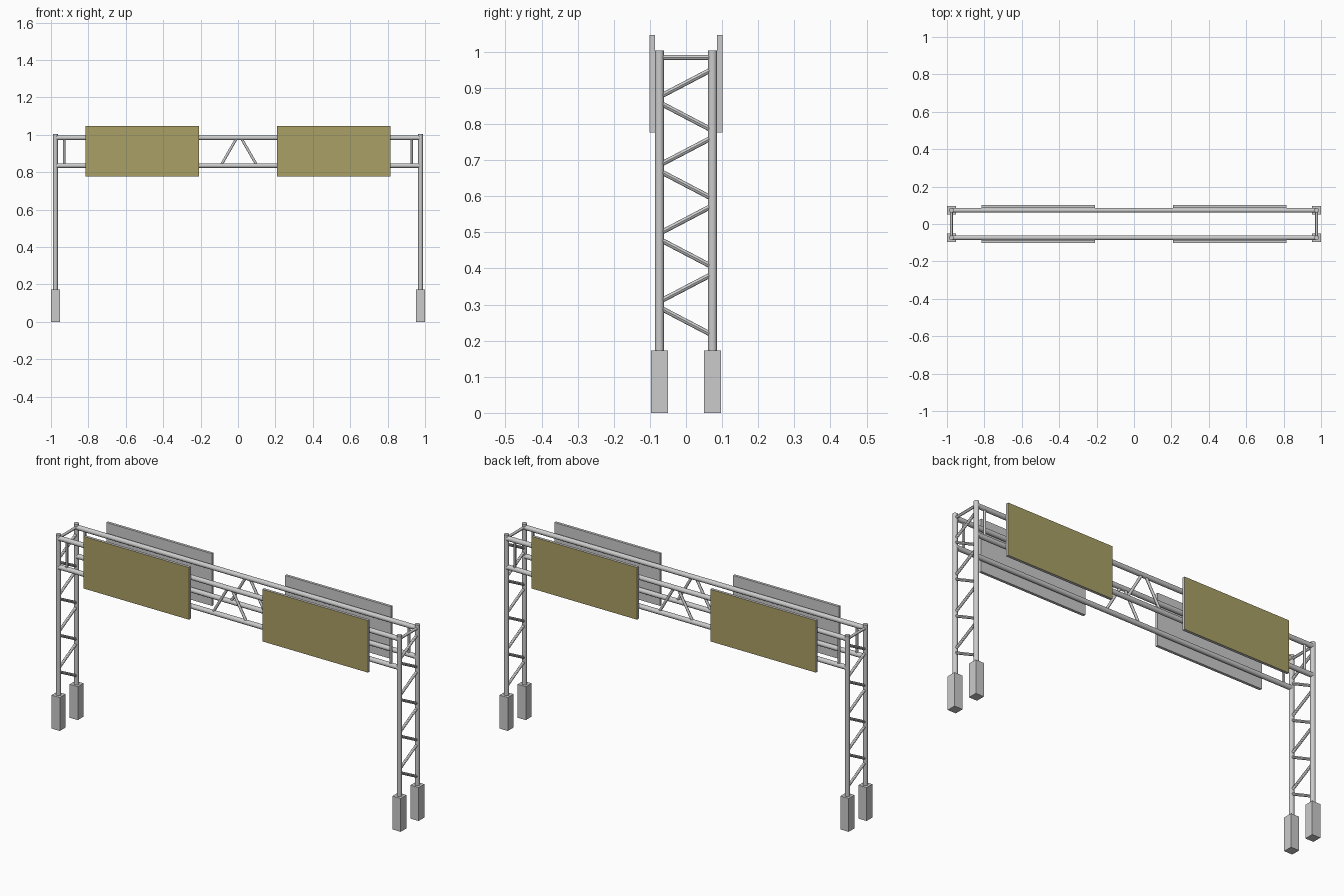
import bpy
from mathutils import Vector

if "Cube" in bpy.data.objects:
    bpy.data.objects.remove(bpy.data.objects["Cube"])

POST_X, POST_Y = 0.976, 0.0735
TOP_Z, LOW_Z = 0.984, 0.835
MAIN_R, BRACE_R = 0.0125, 0.007

sign_paint = bpy.data.materials.new("sign_paint")
sign_paint.diffuse_color = (0.40, 0.35, 0.13, 1)
sign_paint.use_nodes = True
sign_paint.node_tree.nodes["Principled BSDF"].inputs["Base Color"].default_value = sign_paint.diffuse_color


def tube(name, a, b, r, sides=16):
    a, b = Vector(a), Vector(b)
    d = b - a
    bpy.ops.mesh.primitive_cylinder_add(vertices=sides, radius=r, depth=d.length, location=(a + b) / 2,
                                        rotation=d.to_track_quat('Z', 'Y').to_euler())
    ob = bpy.context.object
    ob.name = name
    bpy.ops.object.shade_smooth_by_angle()
    return ob


def box(name, center, size):
    bpy.ops.mesh.primitive_cube_add(size=1, location=center)
    ob = bpy.context.object
    ob.name = name
    ob.scale = size
    bpy.ops.object.transform_apply(location=False, rotation=False, scale=True)
    return ob


# Legs: footings, posts and zigzag bracing
for sx in (-1, 1):
    x = sx * POST_X
    for sy in (-1, 1):
        y = sy * POST_Y
        box("footing", (x, y, 0.0865), (0.047, 0.047, 0.173))
        tube("post", (x, y, 0), (x, y, 1.004), MAIN_R)
    tube("leg_top_bar", (x, -POST_Y, TOP_Z), (x, POST_Y, TOP_Z), BRACE_R, 12)
    for i in range(4):
        z = 0.219 + i * 0.189
        tube("leg_brace", (x, 0.066, z), (x, -0.066, z + 0.069), BRACE_R, 12)
        tube("leg_brace", (x, -0.066, z + 0.093), (x, 0.066, z + 0.162), BRACE_R, 12)

# Overhead span: chords, end uprights and centre braces on both faces
for sy in (-1, 1):
    y = sy * POST_Y
    for z in (TOP_Z, LOW_Z):
        tube("span_chord", (-POST_X, y, z), (POST_X, y, z), MAIN_R)
    for sx in (-1, 1):
        tube("span_upright", (sx * 0.928, y, LOW_Z), (sx * 0.928, y, TOP_Z), BRACE_R, 12)
        tube("span_brace", (0.005 + sx * 0.093, y, 0.842), (0.005 + sx * 0.015, y, 0.977), BRACE_R, 12)

# Sign panels, painted on the outward face only
for sy in (-1, 1):
    for sx in (-1, 1):
        sign = box("sign_panel", (sx * 0.512, sy * 0.0935, 0.911), (0.605, 0.014, 0.27))
        sign.data.materials.append(None)
        sign.data.materials.append(sign_paint)
        for face in sign.data.polygons:
            if face.normal.y * sy > 0.9:
                face.material_index = 1
